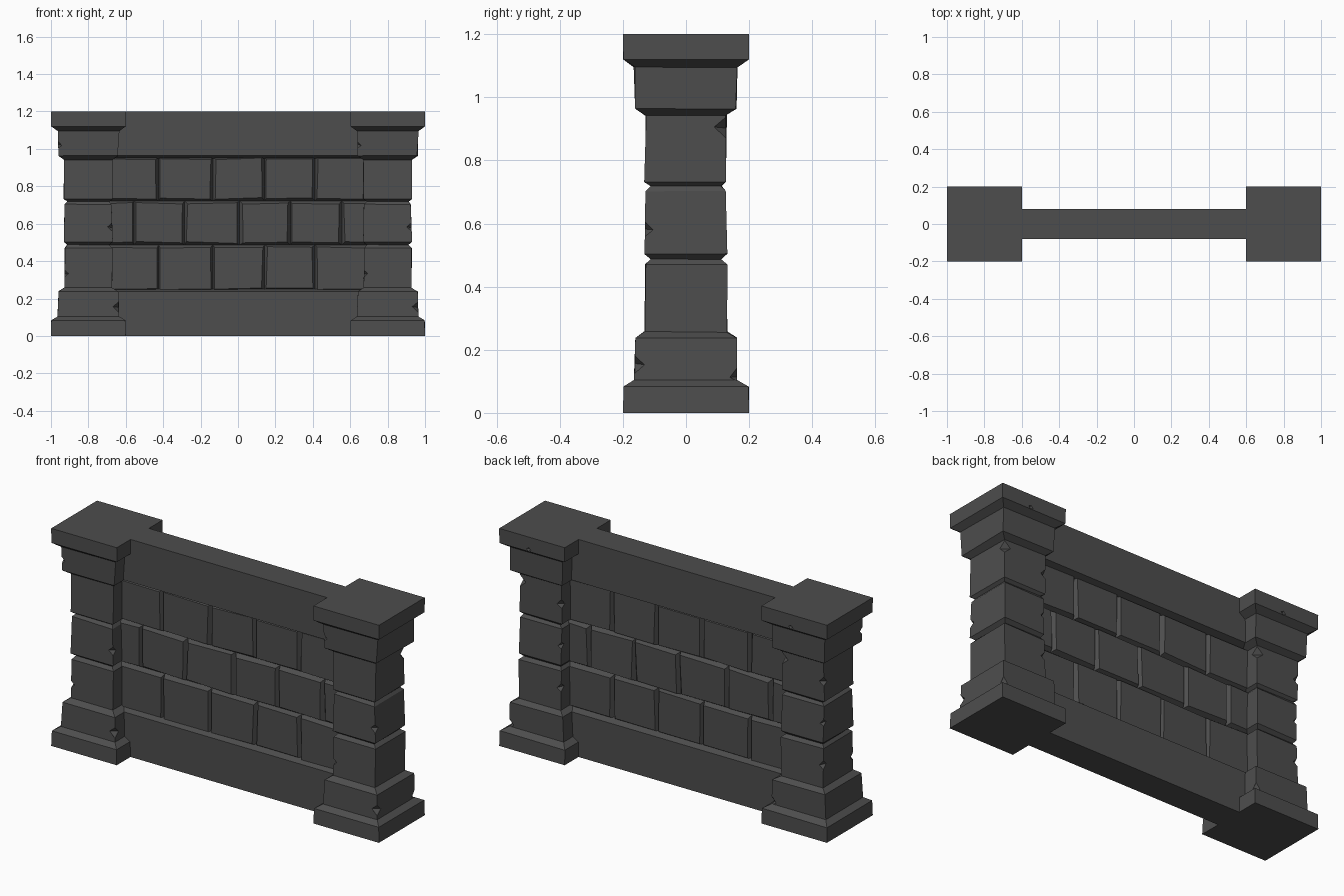
import bpy, bmesh, random
from mathutils import Vector

if "Cube" in bpy.data.objects:
    bpy.data.objects.remove(bpy.data.objects["Cube"])

random.seed(7)
stone = bpy.data.materials.new("dark grey stone")
stone.diffuse_color = (0.075, 0.075, 0.075, 1)
stone.use_nodes = True
stone.node_tree.nodes["Principled BSDF"].inputs["Base Color"].default_value = stone.diffuse_color


def jit(a):
    return random.uniform(-a, a)


def finish(name, bm):
    bmesh.ops.recalc_face_normals(bm, faces=bm.faces[:])
    me = bpy.data.meshes.new(name)
    bm.to_mesh(me)
    bm.free()
    me.materials.append(stone)
    ob = bpy.data.objects.new(name, me)
    bpy.context.collection.objects.link(ob)
    return ob


def loft(name, rings):
    """Skin a stack of four-point rings into a closed solid."""
    bm = bmesh.new()
    rows = [[bm.verts.new(p) for p in r] for r in rings]
    for a, b in zip(rows, rows[1:]):
        for i in range(4):
            j = (i + 1) % 4
            bm.faces.new((a[i], a[j], b[j], b[i]))
    bm.faces.new(rows[0][::-1])
    bm.faces.new(rows[-1])
    return finish(name, bm)


SIGNS = ((-1, -1), (1, -1), (1, 1), (-1, 1))


def level(hx, hy, z, a=0.0):
    return [(sx * hx + jit(a), sy * hy + jit(a), z + jit(a * 0.5)) for sx, sy in SIGNS]


# Pillar: square profile of half-width, height and wear
profile = [(0.2, 0, 0), (0.198, 0.083, 0.002), (0.163, 0.104, 0.003),
           (0.16, 0.238, 0.004), (0.13, 0.257, 0.004), (0.128, 0.47, 0.004),
           (0.112, 0.487, 0.002), (0.128, 0.503, 0.004), (0.126, 0.703, 0.004),
           (0.112, 0.718, 0.002), (0.129, 0.733, 0.004), (0.127, 0.943, 0.004),
           (0.16, 0.965, 0.004), (0.163, 1.095, 0.003), (0.199, 1.12, 0.001),
           (0.2, 1.2, 0)]
pillar = loft("right_pillar", [level(h, h, z, a) for h, z, a in profile])

# Chips knocked out of the pillar edges: x, y, z, size
chips = [(0.13, 0.13, 0.90, 0.045), (0.13, -0.13, 0.58, 0.028),
         (0.162, -0.162, 0.15, 0.032), (-0.13, -0.13, 0.33, 0.025),
         (-0.163, -0.163, 1.02, 0.022), (-0.13, 0.13, 0.84, 0.03),
         (-0.13, 0.13, 0.61, 0.03), (-0.13, 0.13, 0.38, 0.03),
         (0.162, 0.162, 0.12, 0.025), (0.02, 0.203, 1.125, 0.018)]
bm = bmesh.new()
for x, y, z, s in chips:
    ret = bmesh.ops.create_icosphere(bm, subdivisions=1, radius=0.01)
    bmesh.ops.delete(bm, geom=ret["verts"], context='VERTS')
    c = Vector((x, y, z))
    ring = [bm.verts.new(c + Vector((dx * s, dy * s, jit(0.008))))
            for dx, dy in ((1, 0), (0, 1), (-1, 0), (0, -1))]
    top = bm.verts.new(c + Vector((0, 0, s)))
    low = bm.verts.new(c - Vector((0, 0, s * 0.8)))
    for i in range(4):
        j = (i + 1) % 4
        bm.faces.new((ring[i], ring[j], top))
        bm.faces.new((ring[j], ring[i], low))
cutter = finish("chip_cutter", bm)
cutter.hide_render = True

mod = pillar.modifiers.new("chips", 'BOOLEAN')
mod.operation = 'DIFFERENCE'
mod.solver = 'EXACT'
mod.object = cutter
bpy.context.view_layer.objects.active = pillar
bpy.ops.object.modifier_apply(modifier=mod.name)
bpy.data.objects.remove(cutter, do_unlink=True)

# Second pillar is a shifted copy
other = pillar.copy()
other.name = "left_pillar"
bpy.context.collection.objects.link(other)
pillar.location.x = 0.8
other.location.x = -0.8

# Plinth and coping rails with sloped inner edges
loft("bottom_rail", [level(0.68, 0.08, 0), level(0.68, 0.08, 0.238), level(0.68, 0.042, 0.252)])
loft("top_rail", [level(0.68, 0.042, 0.95), level(0.68, 0.08, 0.965), level(0.68, 0.08, 1.2)])


# Bricks: chamfered blocks running through the wall
def brick(name, x0, x1, z0, z1):
    def ring(y, inset, a):
        xm, zm = (x0 + x1) / 2, (z0 + z1) / 2
        hx, hz = (x1 - x0) / 2 - inset, (z1 - z0) / 2 - inset
        return [(xm + sx * hx + jit(a), y + jit(a * 0.5), zm + sz * hz + jit(a))
                for sx, sz in SIGNS]
    loft(name, [ring(-0.054, 0.013, 0.005), ring(-0.03, 0, 0),
                ring(0.03, 0, 0), ring(0.054, 0.013, 0.005)])


outer_joints = [-0.7, -0.425, -0.135, 0.142, 0.412, 0.7]
mid_joints = [-0.72, -0.555, -0.285, 0.008, 0.28, 0.555, 0.72]
rows = [(0.24, 0.487, outer_joints), (0.487, 0.722, mid_joints), (0.722, 0.96, outer_joints)]
for r, (z0, z1, joints) in enumerate(rows):
    for i, (x0, x1) in enumerate(zip(joints, joints[1:])):
        brick(f"brick_{r}_{i}", x0, x1, z0, z1)
